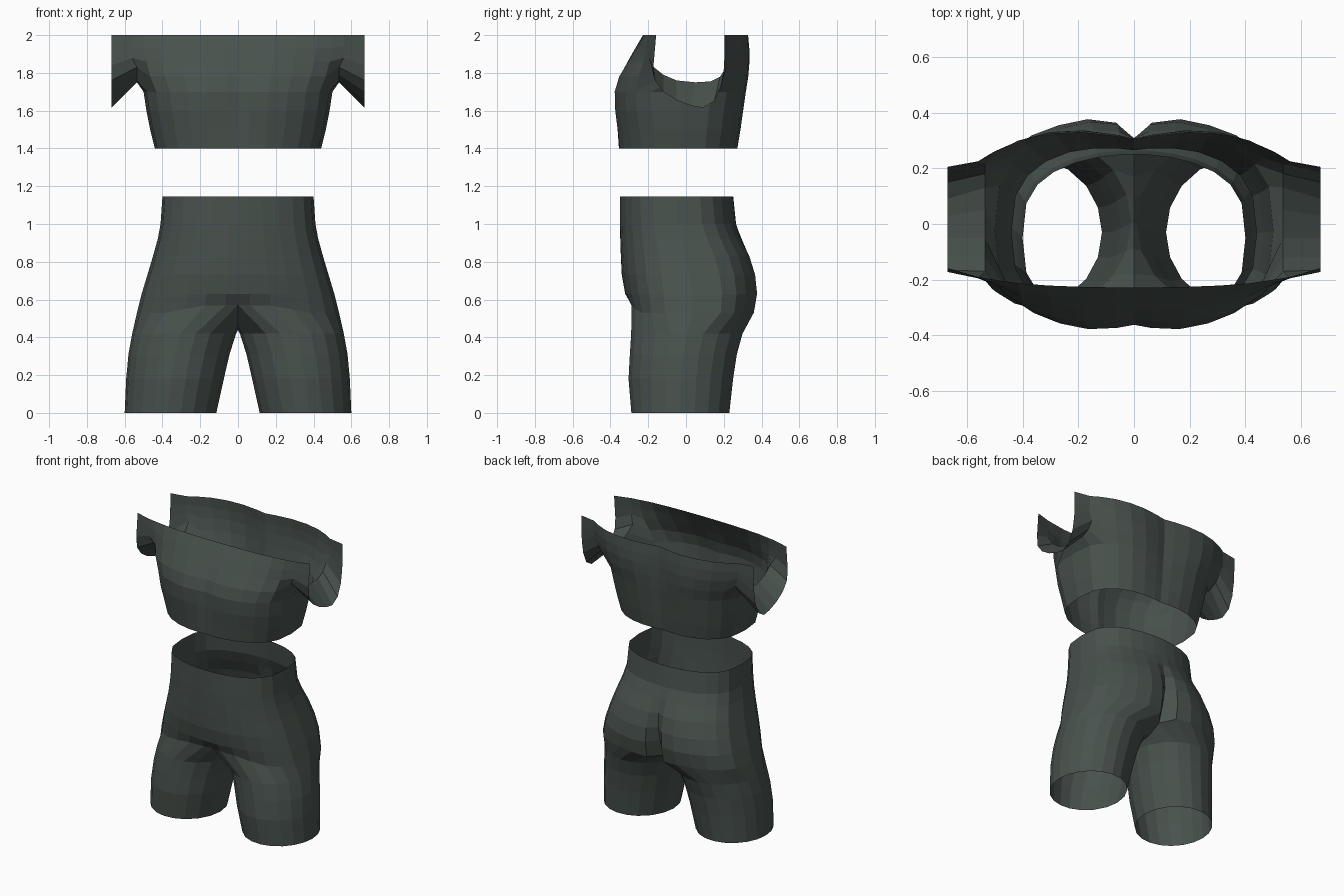
import bpy, bmesh
from math import sin, cos, radians

if "Cube" in bpy.data.objects:
    bpy.data.objects.remove(bpy.data.objects["Cube"])

# Angles of the half cross-section, front centre round to back centre
ANGLES = [0, 7, 19, 32, 46, 60, 75, 90, 105, 120, 134, 148, 161, 173, 180]
N = len(ANGLES) - 1

mat = bpy.data.materials.new("dark_fabric")
mat.diffuse_color = (0.065, 0.083, 0.074, 1)
mat.use_nodes = True
mat.node_tree.nodes["Principled BSDF"].inputs["Base Color"].default_value = mat.diffuse_color


def half_ring(bm, crease, z, w, yf, yb, ef, eb, cf, cb):
    """Half cross-section. ef/eb square off the front/back, cf/cb pull in the
    centre line of front/back, fading out within the crease widths."""
    yc, h = (yf + yb) / 2, (yb - yf) / 2
    ring = []
    for i, deg in enumerate(ANGLES):
        t = radians(deg)
        c = cos(t)
        x = 0 if i in (0, N) else w * sin(t)
        side = 0 if c > 0 else 1
        fade = max(0, 1 - x / crease[side]) ** 1.5
        if c > 0:
            y = yc - h * abs(c) ** ef + cf * fade
        else:
            y = yc + h * abs(c) ** eb - cb * fade
        ring.append(bm.verts.new((x, y, z)))
    return ring


def bridge(bm, a, b, closed=False, skip=()):
    n = len(a)
    for i in range(n if closed else n - 1):
        if i not in skip:
            j = (i + 1) % n
            bm.faces.new((a[i], a[j], b[j], b[i]))


def finish(bm, name):
    loose = [v for v in bm.verts if not v.link_faces]
    bmesh.ops.delete(bm, geom=loose, context='VERTS')
    bmesh.ops.recalc_face_normals(bm, faces=bm.faces[:])
    me = bpy.data.meshes.new(name)
    bm.to_mesh(me)
    bm.free()
    me.materials.append(mat)
    ob = bpy.data.objects.new(name, me)
    bpy.context.collection.objects.link(ob)
    m = ob.modifiers.new("mirror", 'MIRROR')
    m.use_clip = True
    m.merge_threshold = 0.001


# Shirt: chest rings, open above the armpit at the sides
bm = bmesh.new()
rows = [
    (1.40, .44, -.363, .295, .70, .66, .01, .03),
    (1.50, .465, -.376, .315, .68, .66, .02, .04),
    (1.60, .485, -.390, .33, .64, .64, .03, .045),
    (1.70, .50, -.392, .345, .60, .62, .03, .05),
    (1.78, .535, -.366, .356, .55, .58, .025, .055),
    (1.86, .56, -.315, .360, .45, .56, .01, .055),
    (1.93, .575, -.272, .356, .30, .54, .005, .05),
    (2.00, .58, -.228, .347, .15, .52, .0, .045),
]
rings = [half_ring(bm, (.2, .3), *r) for r in rows]
PIT, A, B = 3, 5, 9  # armpit row, front and back armhole columns
for k in range(len(rings) - 1):
    bridge(bm, rings[k], rings[k + 1], skip=range(A, B) if k >= PIT else ())

# Sleeve stubs: half tubes running out from the armhole edge
top = len(rings) - 1
hole = ([rings[k][A] for k in range(top, PIT - 1, -1)]
        + [rings[PIT][i] for i in range(A + 1, B)]
        + [rings[k][B] for k in range(PIT, top + 1)])
mid = [(-.19, 2), (-.195, 1.94), (-.195, 1.88), (-.17, 1.83), (-.12, 1.79),
       (-.05, 1.76), (.05, 1.75), (.13, 1.755), (.18, 1.78), (.215, 1.83),
       (.22, 1.89), (.225, 1.94), (.225, 2)]
out = [(-.158, 2), (-.165, 1.92), (-.172, 1.84), (-.165, 1.76), (-.12, 1.70),
       (-.05, 1.655), (.03, 1.625), (.09, 1.615), (.15, 1.65), (.185, 1.73),
       (.2, 1.82), (.205, 1.91), (.205, 2)]
prev = hole
for pts, x_top, x_low in ((mid, .56, .535), (out, .67, .67)):
    ring = []
    for i in range(len(hole)):
        f = i / (len(hole) - 1) * (len(pts) - 1)
        a = min(int(f), len(pts) - 2)
        y = pts[a][0] + (pts[a + 1][0] - pts[a][0]) * (f - a)
        z = pts[a][1] + (pts[a + 1][1] - pts[a][1]) * (f - a)
        ring.append(bm.verts.new((x_top if z > 1.85 else x_low, y, z)))
    bridge(bm, prev, ring)
    prev = ring
finish(bm, "shirt")

# Shorts: hip rings down to the crotch
bm = bmesh.new()
rows = [
    (1.145, .40, -.35, .25, .65, .65, .0, .0),
    (1.00, .41, -.35, .265, .65, .65, .0, .0),
    (0.92, .425, -.348, .30, .65, .64, .0, .01),
    (0.83, .45, -.345, .347, .65, .62, .0, .04),
    (0.73, .48, -.340, .378, .65, .60, .0, .07),
    (0.63, .51, -.322, .388, .63, .60, .0, .10),
    (0.53, .535, -.30, .370, .62, .60, .02, .12),
]
rings = [half_ring(bm, (.2, .1), *r) for r in rows]
for a, b in zip(rings, rings[1:]):
    bridge(bm, a, b)
arc = rings[-1]
for i, z in ((0, .572), (1, .57), (2, .568), (3, .55), (N - 1, .52), (N, .51)):
    arc[i].co.z = z

# Crotch seam, back to front, closes each leg opening
seam = [bm.verts.new((0, y, z)) for y, z in
        ((.17, .47), (.09, .45), (.0, .44), (-.09, .455), (-.18, .51))]
prev = arc + seam

# Legs: z, inner x, outer x, front y, back y
for z, xi, xo, yf, yb in ((.42, .01, .56, -.291, .30), (.31, .045, .58, -.298, .27),
                          (.18, .075, .592, -.305, .25), (.0, .115, .60, -.29, .23)):
    ring = []
    for i in range(N + 6):
        t = radians(-120 + 240 * i / N if i <= N else 120 + 20 * (i - N))
        ring.append(bm.verts.new(((xi + xo) / 2 + (xo - xi) / 2 * cos(t),
                                  (yf + yb) / 2 + (yb - yf) / 2 * sin(t), z)))
    bridge(bm, prev, ring, closed=True)
    prev = ring
finish(bm, "shorts")
